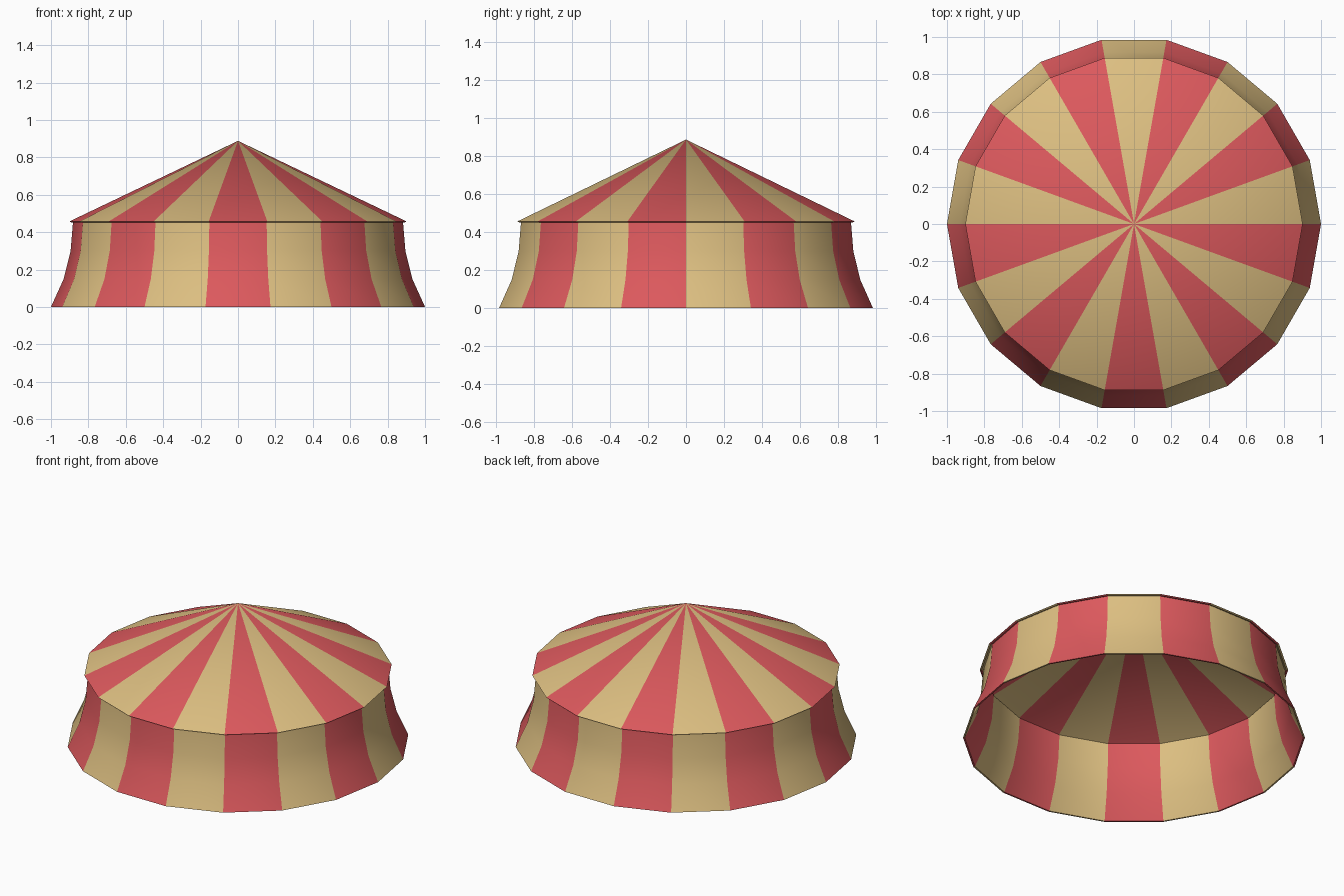
import bpy, bmesh
from math import sin, cos, pi

if "Cube" in bpy.data.objects:
    bpy.data.objects.remove(bpy.data.objects["Cube"])

SIDES = 18


def material(name, rgb):
    m = bpy.data.materials.new(name)
    m.diffuse_color = (*rgb, 1)
    m.use_nodes = True
    m.node_tree.nodes["Principled BSDF"].inputs["Base Color"].default_value = m.diffuse_color
    return m


STRIPES = [material("tan_canvas", (0.72, 0.52, 0.22)),
           material("red_canvas", (0.72, 0.10, 0.11))]


def striped_lathe(name, profile):
    """Revolve a (radius, z) profile in 18 alternating coloured panels."""
    bm = bmesh.new()
    rings = []
    for r, z in profile:
        if r == 0:
            rings.append([bm.verts.new((0, 0, z))] * SIDES)
        else:
            rings.append([bm.verts.new((r * cos(2 * pi * k / SIDES),
                                        r * sin(2 * pi * k / SIDES), z))
                          for k in range(SIDES)])
    for low, high in zip(rings, rings[1:]):
        for k in range(SIDES):
            n = (k + 1) % SIDES
            corners = dict.fromkeys((low[k], low[n], high[n], high[k]))
            bm.faces.new(list(corners)).material_index = k % 2
    bmesh.ops.recalc_face_normals(bm, faces=bm.faces)
    mesh = bpy.data.meshes.new(name)
    bm.to_mesh(mesh)
    bm.free()
    for m in STRIPES:
        mesh.materials.append(m)
    obj = bpy.data.objects.new(name, mesh)
    bpy.context.collection.objects.link(obj)
    bpy.ops.object.select_all(action='DESELECT')
    obj.select_set(True)
    bpy.context.view_layer.objects.active = obj
    bpy.ops.object.shade_smooth_by_angle(angle=pi / 6)
    return obj


# Flared canvas wall: outer skin, thin hem, inner skin
striped_lathe("tent_wall", [(0.882, 0.455), (0.895, 0.30), (0.932, 0.15), (1.0, 0.0),
                            (0.99, 0.0), (0.922, 0.15), (0.885, 0.30), (0.872, 0.455)])

# Conical roof with a slight eave overhang and thin underside
striped_lathe("tent_roof", [(0, 0.888), (0.902, 0.457), (0.892, 0.452), (0, 0.878)])
